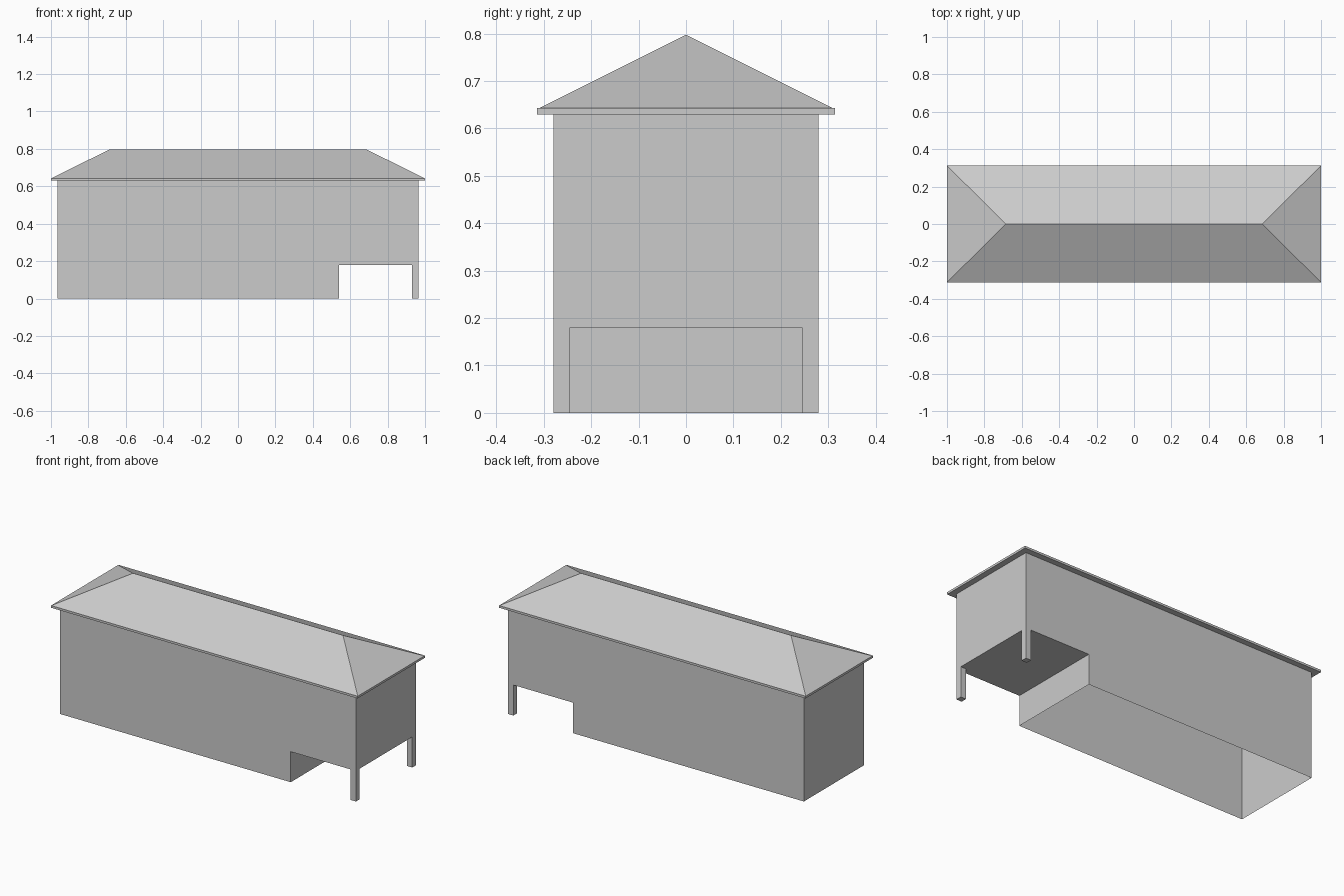
import bpy
import bmesh

cube = bpy.data.objects.get("Cube")
if cube:
    bpy.data.objects.remove(cube)

grey = bpy.data.materials.new("plain_grey")
grey.use_nodes = True
colour = (0.6, 0.6, 0.6, 1)
grey.diffuse_color = colour
grey.node_tree.nodes["Principled BSDF"].inputs["Base Color"].default_value = colour

# Main dimensions
END, SIDE = 0.965, 0.28
PORCH_X, FLOOR_Z, EAVE_Z = 0.54, 0.18, 0.632
POST = 0.035


def finish(name, bm):
    bmesh.ops.recalc_face_normals(bm, faces=bm.faces)
    mesh = bpy.data.meshes.new(name)
    bm.to_mesh(mesh)
    bm.free()
    mesh.materials.append(grey)
    obj = bpy.data.objects.new(name, mesh)
    bpy.context.collection.objects.link(obj)
    return obj


def box(name, low, high):
    bm = bmesh.new()
    bmesh.ops.create_cube(bm, size=1)
    for v in bm.verts:
        v.co = [(a + b) / 2 + c * (b - a) for a, b, c in zip(low, high, v.co)]
    return finish(name, bm)


# Hollow walls: side profile extruded across, with the ground opening left out
profile = [(-END, 0), (PORCH_X, 0), (PORCH_X, FLOOR_Z),
           (END, FLOOR_Z), (END, EAVE_Z), (-END, EAVE_Z)]
bm = bmesh.new()
side = bm.faces.new([bm.verts.new((x, -SIDE, z)) for x, z in profile])
copy = bmesh.ops.extrude_face_region(bm, geom=[side], use_keep_orig=True)["geom"]
for v in copy:
    if isinstance(v, bmesh.types.BMVert):
        v.co.y = SIDE
bmesh.ops.recalc_face_normals(bm, faces=bm.faces)
ground = [f for f in bm.faces if all(v.co.z < 0.001 for v in f.verts)]
bmesh.ops.delete(bm, geom=ground, context='FACES_ONLY')
finish("walls", bm)

# Corner posts under the raised end
for label, y in (("front", -SIDE), ("back", SIDE - POST)):
    box(label + "_post", (END - POST, y, 0), (END, y + POST, FLOOR_Z))

# Thin eave slab and hipped roof
box("eaves", (-1, -0.314, 0.63), (1, 0.314, 0.643))

bm = bmesh.new()
bmesh.ops.create_cube(bm, size=2)
for v in bm.verts:
    top = v.co.z > 0
    v.co.x *= 0.685 if top else 0.998
    v.co.y *= 0 if top else 0.31
    v.co.z = 0.798 if top else 0.643
bmesh.ops.remove_doubles(bm, verts=bm.verts, dist=0.001)
finish("hipped_roof", bm)
